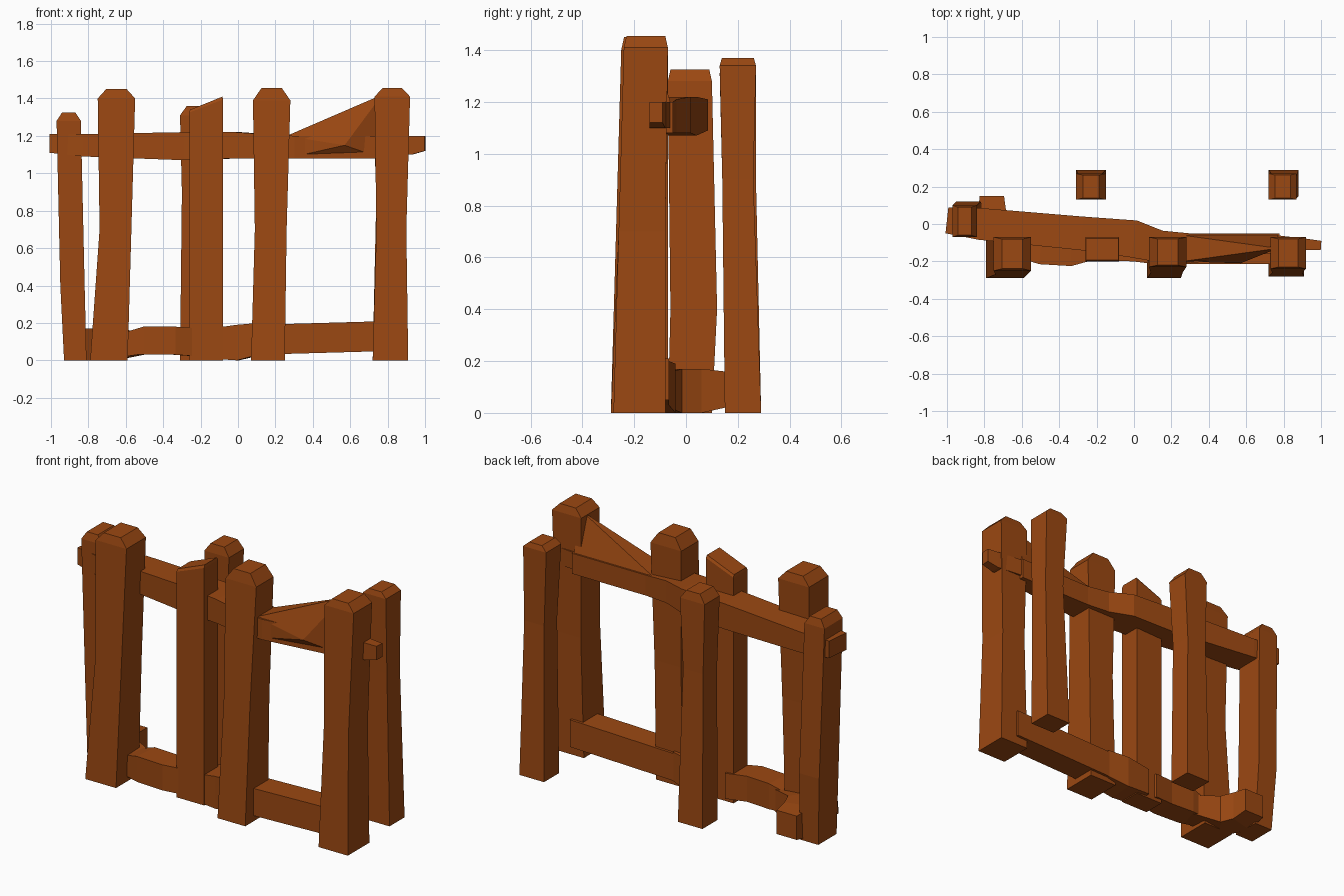
import bpy
import bmesh
from mathutils import Vector

cube = bpy.data.objects.get("Cube")
if cube:
    bpy.data.objects.remove(cube, do_unlink=True)

wood = bpy.data.materials.new("brown_wood")
wood.use_nodes = True
colour = (0.33, 0.065, 0.006, 1)
wood.diffuse_color = colour
shader = wood.node_tree.nodes["Principled BSDF"]
shader.inputs["Base Color"].default_value = colour
shader.inputs["Roughness"].default_value = 0.9


def finish(name, bm):
    """Turn a bmesh into a flat shaded wooden object."""
    bmesh.ops.recalc_face_normals(bm, faces=bm.faces)
    mesh = bpy.data.meshes.new(name)
    bm.to_mesh(mesh)
    bm.free()
    mesh.materials.append(wood)
    part = bpy.data.objects.new(name, mesh)
    bpy.context.collection.objects.link(part)
    return part


def loft(name, rings):
    """Skin a row of four-cornered rings and close both ends."""
    bm = bmesh.new()
    rows = [[bm.verts.new(corner) for corner in ring] for ring in rings]
    for low, high in zip(rows, rows[1:]):
        for i in range(len(low)):
            j = (i + 1) % len(low)
            bm.faces.new((low[i], low[j], high[j], high[i]))
    bm.faces.new(rows[0])
    bm.faces.new(rows[-1])
    return finish(name, bm)


def post(name, bottom, waist, top, shoulder, peak, waist_height=0.7, slant=0, crown=0.55):
    """Hewn post; each outline is (left x, right x, front y, back y)."""
    def ring(outline, z, tilt=0):
        x0, x1, y0, y1 = outline
        return [(x0, y0, z - tilt), (x1, y0, z + tilt),
                (x1, y1, z + tilt), (x0, y1, z - tilt)]

    x0, x1, y0, y1 = top
    mid_x, half_x = (x0 + x1) / 2, (x1 - x0) / 2 * crown
    inset = (y1 - y0) * 0.06
    cap = (mid_x - half_x, mid_x + half_x, y0 + inset, y1 - inset)
    return loft(name, [ring(bottom, 0), ring(waist, waist_height),
                       ring(top, shoulder, slant), ring(cap, peak, slant)])


def beam(name, stations):
    """Rail along a path; each station is (x, y, width, low z, high z)."""
    rings = []
    for i, (x, y, width, low, high) in enumerate(stations):
        before = stations[max(i - 1, 0)]
        after = stations[min(i + 1, len(stations) - 1)]
        along = Vector((after[0] - before[0], after[1] - before[1], 0)).normalized()
        side = Vector((-along.y, along.x, 0)) * width / 2
        base = Vector((x, y, low))
        rise = Vector((0, 0, high - low))
        rings.append([base - side, base + side, base + side + rise, base - side + rise])
    return loft(name, rings)


# Front row of posts
post("right_end_post", (-0.93, -0.81, -0.07, 0.1), (-0.95, -0.82, -0.06, 0.12),
     (-0.97, -0.84, -0.07, 0.1), 1.28, 1.325, waist_height=0.4)
post("right_front_post", (-0.79, -0.59, -0.29, -0.08), (-0.74, -0.57, -0.27, -0.08),
     (-0.75, -0.55, -0.25, -0.07), 1.4, 1.45)
post("middle_front_post", (-0.26, -0.08, -0.2, -0.07), (-0.26, -0.08, -0.2, -0.07),
     (-0.26, -0.08, -0.2, -0.07), 1.36, 1.375, slant=0.035, crown=0.97)
post("centre_front_post", (0.07, 0.25, -0.29, -0.08), (0.09, 0.26, -0.26, -0.08),
     (0.08, 0.28, -0.23, -0.07), 1.39, 1.455)
post("left_front_post", (0.72, 0.91, -0.28, -0.08), (0.74, 0.9, -0.26, -0.08),
     (0.73, 0.92, -0.24, -0.07), 1.41, 1.455)

# Free standing posts behind the fence
post("middle_back_post", (-0.31, -0.15, 0.15, 0.29), (-0.3, -0.17, 0.14, 0.27),
     (-0.31, -0.15, 0.13, 0.27), 1.31, 1.36, waist_height=0.9)
post("left_back_post", (0.72, 0.88, 0.15, 0.29), (0.74, 0.87, 0.14, 0.26),
     (0.72, 0.87, 0.13, 0.27), 1.34, 1.37, waist_height=0.9)

# Upper rail, kinked at the centre post, with a thin end
beam("upper_rail", [(-1, 0.02, 0.14, 1.11, 1.21), (-0.82, 0, 0.17, 1.09, 1.21),
                    (-0.28, -0.05, 0.18, 1.07, 1.22), (0, -0.08, 0.2, 1.08, 1.22),
                    (0.14, -0.12, 0.17, 1.08, 1.21), (0.3, -0.13, 0.16, 1.08, 1.2),
                    (0.78, -0.1, 0.1, 1.08, 1.2)])
beam("rail_end", [(0.76, -0.1, 0.08, 1.1, 1.2), (0.93, -0.11, 0.06, 1.1, 1.2),
                  (1, -0.115, 0.05, 1.12, 1.2)])

# Splintered wedge rising to the left front post
splinter = bmesh.new()
for corner in [(0.26, -0.2, 1.2), (0.26, -0.2, 1.08), (0.26, -0.06, 1.2),
               (0.57, -0.21, 1.15), (0.77, -0.13, 1.42), (0.77, -0.06, 1.2),
               (0.77, -0.12, 1.08)]:
    splinter.verts.new(corner)
bmesh.ops.convex_hull(splinter, input=splinter.verts)
finish("rail_splinter", splinter)

# Lower rail pieces
beam("lower_rail_left", [(0.1, -0.14, 0.15, 0.03, 0.19), (0.8, -0.14, 0.15, 0.05, 0.21)])
beam("lower_rail_middle", [(-0.15, -0.12, 0.15, 0.01, 0.17), (0, -0.12, 0.16, 0, 0.19),
                           (0.12, -0.14, 0.15, 0.03, 0.2)])
beam("lower_rail_right", [(-0.6, -0.13, 0.11, 0.03, 0.15), (-0.5, -0.14, 0.15, 0.03, 0.18),
                          (-0.34, -0.15, 0.15, 0.03, 0.18), (-0.2, -0.12, 0.13, 0.02, 0.17)])
beam("lower_corner_rail", [(-0.76, 0.15, 0.13, 0.02, 0.16), (-0.76, 0.04, 0.16, 0, 0.17),
                           (-0.7, -0.08, 0.16, 0, 0.17), (-0.52, -0.14, 0.12, 0.03, 0.15)])
